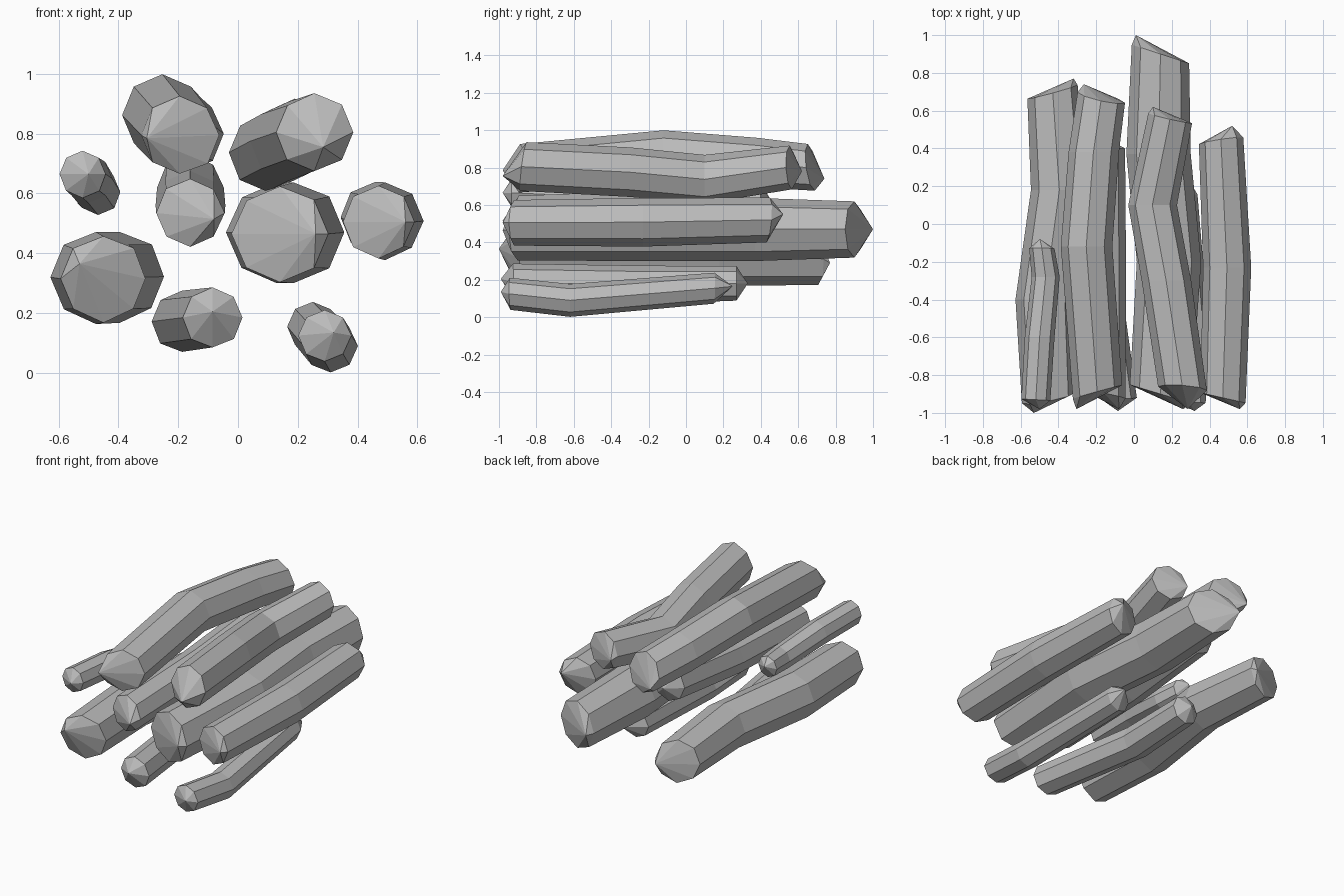
import bpy, bmesh, math, random
from mathutils import Vector

old = bpy.data.objects.get("Cube")
if old:
    bpy.data.objects.remove(old, do_unlink=True)

random.seed(4)
SIDES = 8

grey = bpy.data.materials.new("plain_grey")
grey.use_nodes = True
colour = (0.5, 0.5, 0.5, 1)
grey.diffuse_color = colour
grey.node_tree.nodes["Principled BSDF"].inputs["Base Color"].default_value = colour


def log(name, rings, front_tip, back_tip):
    """Loft octagonal rings (x, y, z, radius) along the log and close each end with a point."""
    bm = bmesh.new()
    # slightly uneven cross-section shared by all rings
    wobble = [random.uniform(0.98, 1.03) for _ in range(SIDES)]
    # end rings slant towards their off-centre tips
    slants = [Vector() for _ in rings]
    slants[0] = Vector((-front_tip[0], 0, -front_tip[2])) * 2.5
    slants[-1] = Vector((back_tip[0], 0, back_tip[2])) * 2.5
    loops = []
    for ring, slant in zip(rings, slants):
        loop = []
        for i in range(SIDES):
            angle = math.tau * i / SIDES
            spoke = Vector((math.cos(angle), 0, math.sin(angle))) * ring[3] * wobble[i]
            spoke.y = spoke.dot(slant)
            loop.append(bm.verts.new(Vector(ring[:3]) + spoke))
        loops.append(loop)
    # bark
    for a, b in zip(loops, loops[1:]):
        for i in range(SIDES):
            j = (i + 1) % SIDES
            bm.faces.new((a[i], a[j], b[j], b[i]))
    # broken, pointed ends
    for loop, ring, tip in ((loops[0], rings[0], front_tip), (loops[-1], rings[-1], back_tip)):
        apex = bm.verts.new(Vector(ring[:3]) + Vector(tip))
        for i in range(SIDES):
            bm.faces.new((loop[i], loop[(i + 1) % SIDES], apex))
    bmesh.ops.recalc_face_normals(bm, faces=bm.faces)
    mesh = bpy.data.meshes.new(name)
    bm.to_mesh(mesh)
    bm.free()
    mesh.materials.append(grey)
    obj = bpy.data.objects.new(name, mesh)
    bpy.context.collection.objects.link(obj)
    return obj


# upper logs
log("thin_twig_log",
    [(-0.52, -0.93, 0.665, 0.078), (-0.5, -0.6, 0.65, 0.08),
     (-0.468, -0.28, 0.605, 0.075), (-0.488, -0.13, 0.615, 0.068)],
    (0.02, -0.05, 0), (-0.01, 0.05, 0.02))
log("top_left_log",
    [(-0.195, -0.89, 0.795, 0.13), (-0.253, -0.12, 0.862, 0.136),
     (-0.215, 0.38, 0.825, 0.133), (-0.175, 0.67, 0.8, 0.125)],
    (-0.11, -0.09, -0.01), (-0.09, 0.07, -0.06))
log("top_right_log",
    [(0.255, -0.87, 0.805, 0.128), (0.17, -0.3, 0.775, 0.13),
     (0.097, 0.1, 0.737, 0.128), (0.19, 0.56, 0.8, 0.115)],
    (0.03, -0.11, -0.05), (-0.09, 0.06, -0.02))

# middle logs
log("middle_left_log",
    [(-0.16, -0.9, 0.535, 0.113), (-0.16, -0.2, 0.56, 0.115), (-0.16, 0.4, 0.62, 0.11)],
    (0.08, -0.08, -0.02), (0, 0.06, -0.01))
log("long_centre_log",
    [(0.14, -0.9, 0.465, 0.158), (0.185, -0.2, 0.47, 0.166),
     (0.13, 0.37, 0.47, 0.166), (0.14, 0.9, 0.47, 0.148)],
    (0.12, -0.08, 0), (-0.13, 0.1, 0))
log("right_log",
    [(0.47, -0.92, 0.505, 0.12), (0.492, -0.23, 0.508, 0.128), (0.46, 0.44, 0.52, 0.118)],
    (0.09, -0.06, 0), (0.06, 0.08, 0.03))

# lower logs
log("lower_left_log",
    [(-0.45, -0.92, 0.315, 0.143), (-0.475, -0.4, 0.32, 0.152),
     (-0.395, 0.18, 0.322, 0.15), (-0.43, 0.7, 0.31, 0.134)],
    (-0.08, -0.08, 0.05), (0.11, 0.07, -0.02))
log("bottom_middle_log",
    [(-0.085, -0.92, 0.185, 0.1), (-0.187, -0.2, 0.172, 0.102), (-0.175, 0.27, 0.18, 0.092)],
    (0, -0.07, 0.02), (0, 0.06, 0))
log("bottom_right_log",
    [(0.29, -0.94, 0.125, 0.087), (0.31, -0.62, 0.09, 0.089), (0.25, 0.15, 0.155, 0.084)],
    (0.03, -0.05, 0.01), (0.03, 0.1, 0.01))
